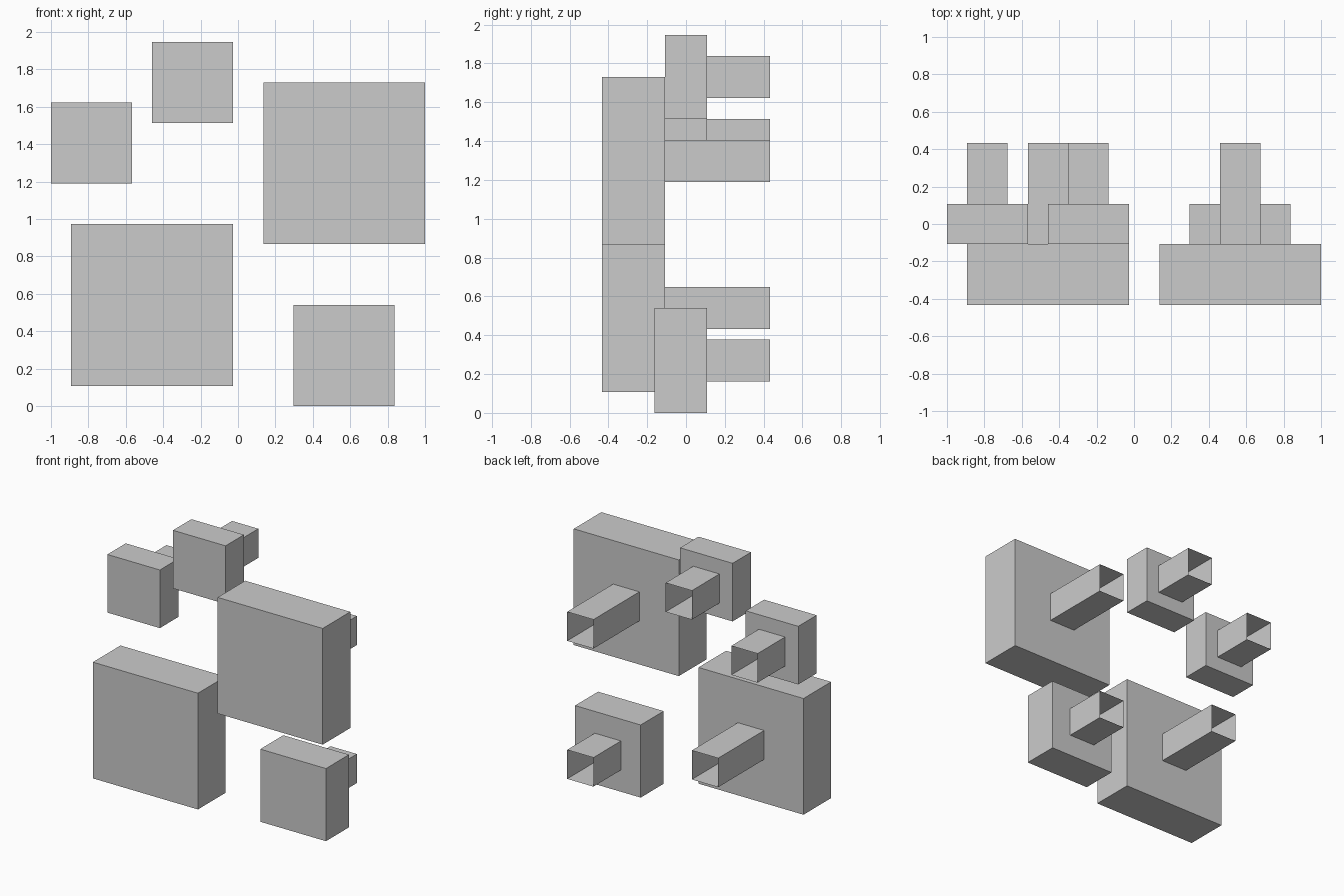
import bpy, bmesh
from mathutils import Matrix, Vector

if "Cube" in bpy.data.objects:
    bpy.data.objects.remove(bpy.data.objects["Cube"])

U = 2 / 18.5       # design module
BACK = 4 * U       # pegs all end on this plane


def box(name, lo, hi, open_ends=False):
    """Axis-aligned box; open_ends drops the y faces to leave a thin square tube."""
    lo, hi = Vector(lo), Vector(hi)
    bm = bmesh.new()
    bmesh.ops.create_cube(bm, size=1,
                          matrix=Matrix.Translation((lo + hi) / 2) @ Matrix.Diagonal((*(hi - lo), 1)))
    if open_ends:
        bm.normal_update()
        ends = [f for f in bm.faces if abs(f.normal.y) > 0.5]
        bmesh.ops.delete(bm, geom=ends, context='FACES_ONLY')
    mesh = bpy.data.meshes.new(name)
    bm.to_mesh(mesh)
    bm.free()
    obj = bpy.data.objects.new(name, mesh)
    bpy.context.collection.objects.link(obj)
    return obj


# Blocks in modules: name, left from x = -1, bottom, side, front y, back y
blocks = [
    ("upper_left_block", 0, 11, 4, -1, 1),
    ("top_block", 5, 14, 4, -1, 1),
    ("large_right_block", 10.5, 8, 8, -4, -1),
    ("large_left_block", 1, 1, 8, -4, -1),
    ("lower_right_block", 12, 0, 5, -1.5, 1),
]

for name, left, bottom, side, front, back in blocks:
    x, z, s = -1 + left * U, bottom * U, side * U
    box(name, (x, front * U, z), (x + s, back * U, z + s))
    # Hollow mounting peg centred on the back of the block
    cx, cz = x + s / 2, z + s / 2
    box(name.replace("block", "peg"), (cx - U, back * U, cz - U),
        (cx + U, BACK, cz + U), open_ends=True)
